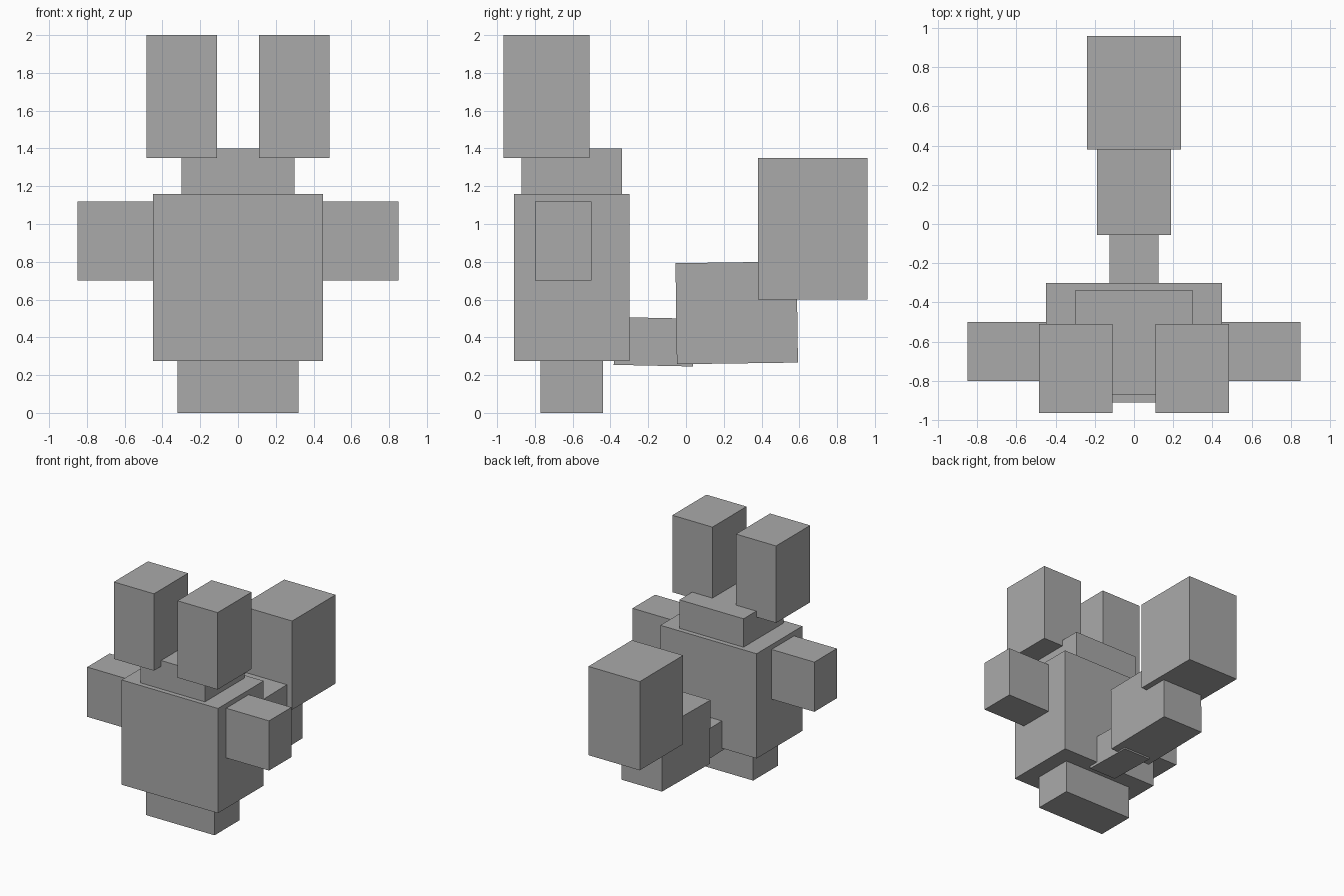
import bpy
from math import radians

cube = bpy.data.objects.get("Cube")
if cube:
    bpy.data.objects.remove(cube, do_unlink=True)

# One plain grey for the whole model
grey = bpy.data.materials.new("plain_grey")
grey.use_nodes = True
colour = (0.4, 0.4, 0.4, 1)
grey.diffuse_color = colour
grey.node_tree.nodes["Principled BSDF"].inputs["Base Color"].default_value = colour


def box(name, x, y, z, tilt=0):
    """Box spanning the (low, high) ranges, tilted about the x axis in degrees."""
    spans = (x, y, z)
    centre = [(low + high) / 2 for low, high in spans]
    bpy.ops.mesh.primitive_cube_add(size=1, location=centre, rotation=(radians(tilt), 0, 0))
    part = bpy.context.object
    part.name = name
    part.scale = [high - low for low, high in spans]
    bpy.ops.object.transform_apply(location=False, rotation=False, scale=True)
    part.data.materials.append(grey)
    return part


# Trunk of the figure
box("feet", (-0.32, 0.32), (-0.77, -0.44), (0, 0.28))
box("body", (-0.45, 0.45), (-0.91, -0.30), (0.275, 1.16))
box("head", (-0.30, 0.30), (-0.87, -0.34), (1.15, 1.40))

# Paired arms and ears
for name, side in (("left", 1), ("right", -1)):
    box(name + "_arm", sorted((0.44 * side, 0.85 * side)), (-0.80, -0.50), (0.70, 1.12))
    box(name + "_ear", sorted((0.11 * side, 0.485 * side)), (-0.965, -0.51), (1.35, 2.0))

# Tail of three growing blocks
box("tail_base", (-0.125, 0.125), (-0.38, 0.04), (0.25, 0.503), tilt=-1.2)
box("tail_middle", (-0.19, 0.19), (-0.052, 0.589), (0.262, 0.797), tilt=0.8)
box("tail_tip", (-0.24, 0.24), (0.38, 0.96), (0.60, 1.35))
